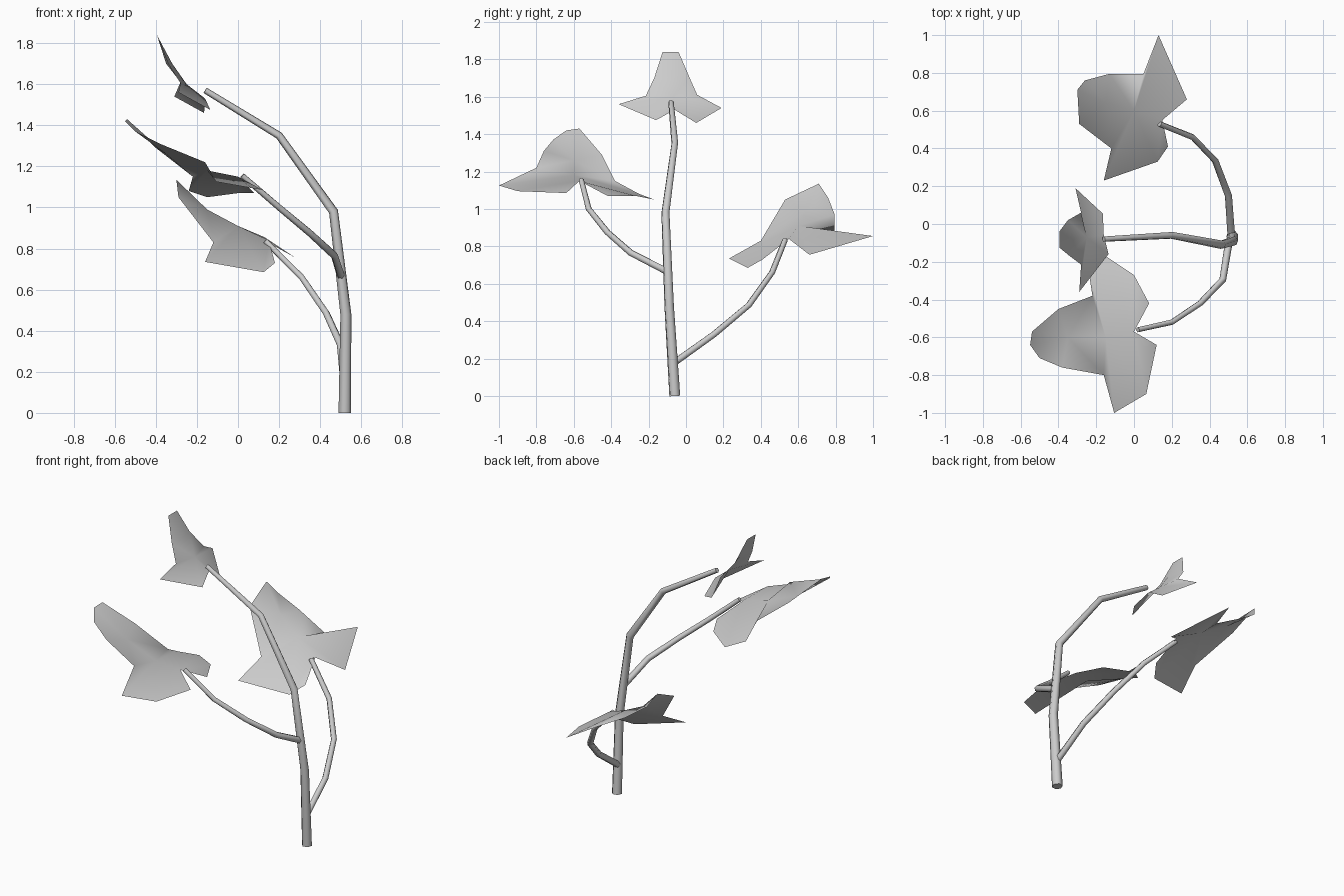
import bpy
import bmesh
from math import radians
from mathutils import Vector

cube = bpy.data.objects.get("Cube")
if cube:
    bpy.data.objects.remove(cube, do_unlink=True)


def make_material(name, colour):
    mat = bpy.data.materials.new(name)
    mat.use_nodes = True
    mat.diffuse_color = colour
    mat.node_tree.nodes["Principled BSDF"].inputs["Base Color"].default_value = colour
    return mat


grey = make_material("plain_grey", (0.6, 0.6, 0.6, 1))


def smooth(obj, angle):
    bpy.ops.object.select_all(action="DESELECT")
    obj.select_set(True)
    bpy.context.view_layer.objects.active = obj
    bpy.ops.object.shade_smooth_by_angle(angle=radians(angle))


def make_stalk(name, path, start_radius, end_radius):
    """Six-sided tapering tube swept along a polyline."""
    curve = bpy.data.curves.new(name, "CURVE")
    curve.dimensions = "3D"
    curve.bevel_depth = 1
    curve.bevel_resolution = 1
    curve.use_fill_caps = True
    spline = curve.splines.new("POLY")
    spline.points.add(len(path) - 1)
    for i, (point, co) in enumerate(zip(spline.points, path)):
        point.co = (*co, 1)
        t = i / (len(path) - 1)
        point.radius = start_radius + (end_radius - start_radius) * t
    obj = bpy.data.objects.new(name, curve)
    bpy.context.collection.objects.link(obj)
    bpy.ops.object.select_all(action="DESELECT")
    obj.select_set(True)
    bpy.context.view_layer.objects.active = obj
    bpy.ops.object.convert(target="MESH")
    obj = bpy.context.view_layer.objects.active
    obj.data.materials.clear()
    obj.data.materials.append(grey)
    smooth(obj, 65)


def make_leaf(name, spine, left_edge, right_edge):
    """Thin lobed sheet: each edge, from base to tip, is joined to the midrib."""
    bm = bmesh.new()
    rib = [bm.verts.new(p) for p in spine]
    tips = []
    for edge in (left_edge, right_edge):
        last_vert, last_rib = None, 0
        for p in edge:
            vert = bm.verts.new(p)
            nearest = min(range(len(rib)), key=lambda i: (rib[i].co - Vector(p)).length)
            nearest = min(max(nearest, last_rib), last_rib + 1)
            if last_vert:
                corners = [rib[last_rib], last_vert, vert]
                if nearest != last_rib:
                    corners.append(rib[nearest])
                bm.faces.new(corners)
            last_vert, last_rib = vert, nearest
        tips.append((last_vert, last_rib))
    bm.faces.new([rib[-1], tips[0][0], tips[1][0]])
    bmesh.ops.triangulate(bm, faces=bm.faces[:])
    bm.normal_update()
    bmesh.ops.reverse_faces(bm, faces=[f for f in bm.faces if f.normal.z < 0])
    mesh = bpy.data.meshes.new(name)
    bm.to_mesh(mesh)
    bm.free()
    mesh.materials.append(grey)
    obj = bpy.data.objects.new(name, mesh)
    bpy.context.collection.objects.link(obj)
    smooth(obj, 80)


# Main stem and its two side branches
make_stalk("main_stem", [
    (.52, -.06, 0), (.525, -.09, .48), (.465, -.11, .98),
    (.2, -.06, 1.35), (-.16, -.08, 1.57)], .031, .015)
make_stalk("back_branch", [
    (.515, -.06, .18), (.5, .15, .33), (.43, .335, .485),
    (.31, .46, .66), (.135, .53, .835)], .02, .015)
make_stalk("front_branch", [
    (.5, -.11, .67), (.47, -.295, .765), (.35, -.42, .875),
    (.2, -.52, 1), (.02, -.56, 1.155)], .02, .014)

# Top leaf
make_leaf(
    "top_leaf",
    [(-.16, -.06, 1.53), (-.25, -.07, 1.6), (-.32, -.08, 1.7)],
    [(-.165, .055, 1.46), (-.31, .19, 1.54), (-.28, .06, 1.61),
     (-.35, .02, 1.7), (-.395, -.04, 1.84)],
    [(-.135, -.16, 1.475), (-.29, -.36, 1.56), (-.28, -.215, 1.605),
     (-.34, -.17, 1.7), (-.395, -.125, 1.84)])

# Front leaf
make_leaf(
    "front_leaf",
    [(0, -.57, 1.15), (-.15, -.6, 1.18), (-.35, -.6, 1.26)],
    [(.08, -.42, 1.07), (0, -.27, 1.07), (-.15, -.17, 1.05),
     (-.24, -.25, 1.08), (-.22, -.38, 1.15), (-.4, -.45, 1.29),
     (-.54, -.57, 1.43)],
    [(.12, -.64, 1.085), (.065, -.9, 1.095), (-.105, -1, 1.125),
     (-.16, -.8, 1.22), (-.38, -.76, 1.31), (-.5, -.71, 1.37),
     (-.55, -.64, 1.42)])

# Back leaf
make_leaf(
    "back_leaf",
    [(.15, .55, .84), (0, .6, .91), (-.15, .64, .99)],
    [(.28, .66, .755), (.13, 1, .855), (.05, .795, .87),
     (-.13, .795, .97), (-.26, .76, 1.06), (-.3, .71, 1.135)],
    [(.18, .41, .73), (.125, .33, .685), (-.16, .23, .735),
     (-.12, .4, .83), (-.29, .53, 1.05)])
